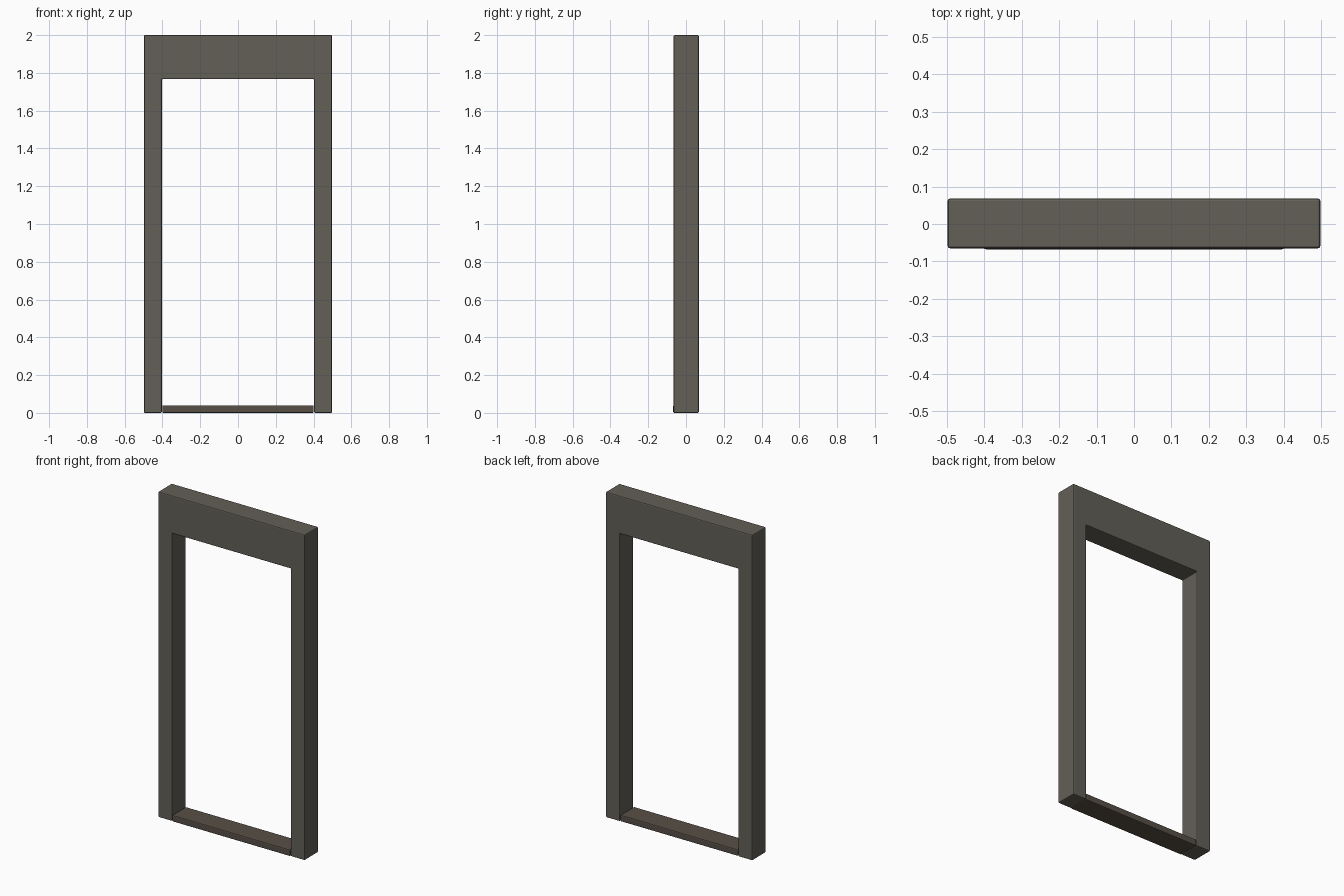
import bpy, bmesh

if "Cube" in bpy.data.objects:
    bpy.data.objects.remove(bpy.data.objects["Cube"])


def material(name, rgb):
    m = bpy.data.materials.new(name)
    m.diffuse_color = (*rgb, 1)
    m.use_nodes = True
    m.node_tree.nodes["Principled BSDF"].inputs["Base Color"].default_value = m.diffuse_color
    return m


def extruded(name, outline, y0, y1, mat, bevel):
    """Extrude an XZ outline from y0 to y1 and soften its edges."""
    bm = bmesh.new()
    face = bm.faces.new([bm.verts.new((x, y0, z)) for x, z in outline])
    ext = bmesh.ops.extrude_face_region(bm, geom=[face])
    verts = [v for v in ext["geom"] if isinstance(v, bmesh.types.BMVert)]
    bmesh.ops.translate(bm, vec=(0, y1 - y0, 0), verts=verts)
    bmesh.ops.recalc_face_normals(bm, faces=bm.faces)
    mesh = bpy.data.meshes.new(name)
    bm.to_mesh(mesh)
    bm.free()
    ob = bpy.data.objects.new(name, mesh)
    bpy.context.collection.objects.link(ob)
    mesh.materials.append(mat)
    mod = ob.modifiers.new("soft_edges", "BEVEL")
    mod.width = bevel
    mod.segments = 2
    return ob


frame_mat = material("frame_grey", (0.125, 0.115, 0.095))
sill_mat = material("sill_brown", (0.095, 0.078, 0.062))

W, INNER, H, HEAD = 0.498, 0.403, 2.0, 1.767

# Jambs and lintel as one inverted U
half = [(INNER, HEAD), (INNER, 0), (W, 0), (W, H)]
outline = half + [(-x, z) for x, z in reversed(half)]
extruded("door_frame", outline, -0.065, 0.068, frame_mat, 0.006)

# Threshold between the jambs, slightly proud at the front
S = INNER - 0.002
extruded("threshold", [(-S, 0), (S, 0), (S, 0.04), (-S, 0.04)],
         -0.068, 0.066, sill_mat, 0.006)
